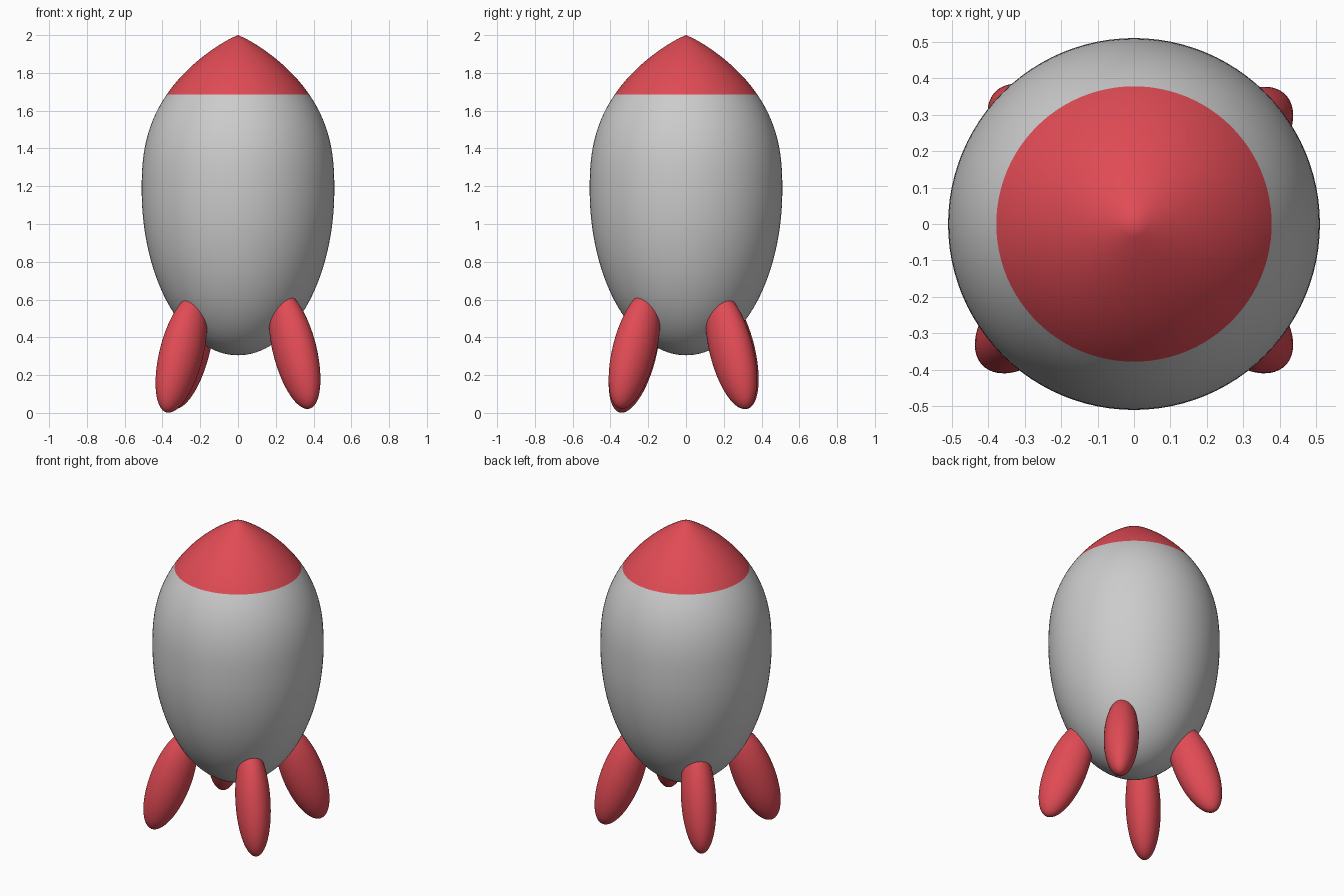
import bpy, bmesh, math
from mathutils import Matrix, Vector

if "Cube" in bpy.data.objects:
    bpy.data.objects.remove(bpy.data.objects["Cube"])

red = bpy.data.materials.new("red")
red.diffuse_color = (0.75, 0.07, 0.09, 1)
red.use_nodes = True
red.node_tree.nodes["Principled BSDF"].inputs["Base Color"].default_value = red.diffuse_color

MID, TOP, BOTTOM, RADIUS, NOSE_Z = 1.18, 2.0, 0.305, 0.51, 1.685


def upper_radius(z):
    u = min(1.0, (z - MID) / (TOP - MID))
    return RADIUS * (1 - u ** 2.56) ** 0.88


def finish(name, bm, mat=None):
    me = bpy.data.meshes.new(name)
    bmesh.ops.recalc_face_normals(bm, faces=bm.faces[:])
    bm.to_mesh(me)
    bm.free()
    for p in me.polygons:
        p.use_smooth = True
    if mat:
        me.materials.append(mat)
    ob = bpy.data.objects.new(name, me)
    bpy.context.collection.objects.link(ob)
    return ob


def lathe(name, profile, mat=None, steps=96):
    bm = bmesh.new()
    verts = [bm.verts.new((r, 0, z)) for r, z in profile]
    edges = [bm.edges.new(pair) for pair in zip(verts, verts[1:])]
    bmesh.ops.spin(bm, geom=verts + edges, axis=(0, 0, 1), cent=(0, 0, 0),
                   angle=2 * math.pi, steps=steps)
    bmesh.ops.remove_doubles(bm, verts=bm.verts[:], dist=1e-5)
    return finish(name, bm, mat)


# hull: half ellipse below the widest ring, tapering curve above
lower = []
for i in range(33):
    a = math.pi / 2 * i / 32
    lower.append((RADIUS * math.sin(a), MID - (MID - BOTTOM) * math.cos(a)))
upper = [MID + (NOSE_Z - MID) * i / 20 for i in range(1, 21)]
lathe("hull", lower + [(upper_radius(z), z) for z in upper])

# nose cone continues the same curve to the tip
nose = [NOSE_Z + (TOP - NOSE_Z) * i / 20 for i in range(21)]
lathe("nose_cone", [(upper_radius(z), z) for z in nose], red)


# legs: ellipsoids splayed outward along the diagonals
def leg(name, x, y, z):
    bm = bmesh.new()
    bmesh.ops.create_uvsphere(bm, u_segments=48, v_segments=32, radius=1)
    azimuth = math.atan2(math.copysign(1, y), math.copysign(1, x))
    m = (Matrix.Translation(Vector((x, y, z)))
         @ Matrix.Rotation(azimuth, 4, 'Z')
         @ Matrix.Rotation(math.radians(-20), 4, 'Y')
         @ Matrix.Diagonal((0.125, 0.104, 0.33, 1)))
    bm.transform(m)
    finish(name, bm, red)


leg("front_left_leg", -0.30, -0.273, 0.314)
leg("front_right_leg", 0.30, -0.273, 0.334)
leg("back_right_leg", 0.30, 0.24, 0.334)
leg("back_left_leg", -0.265, 0.248, 0.334)
